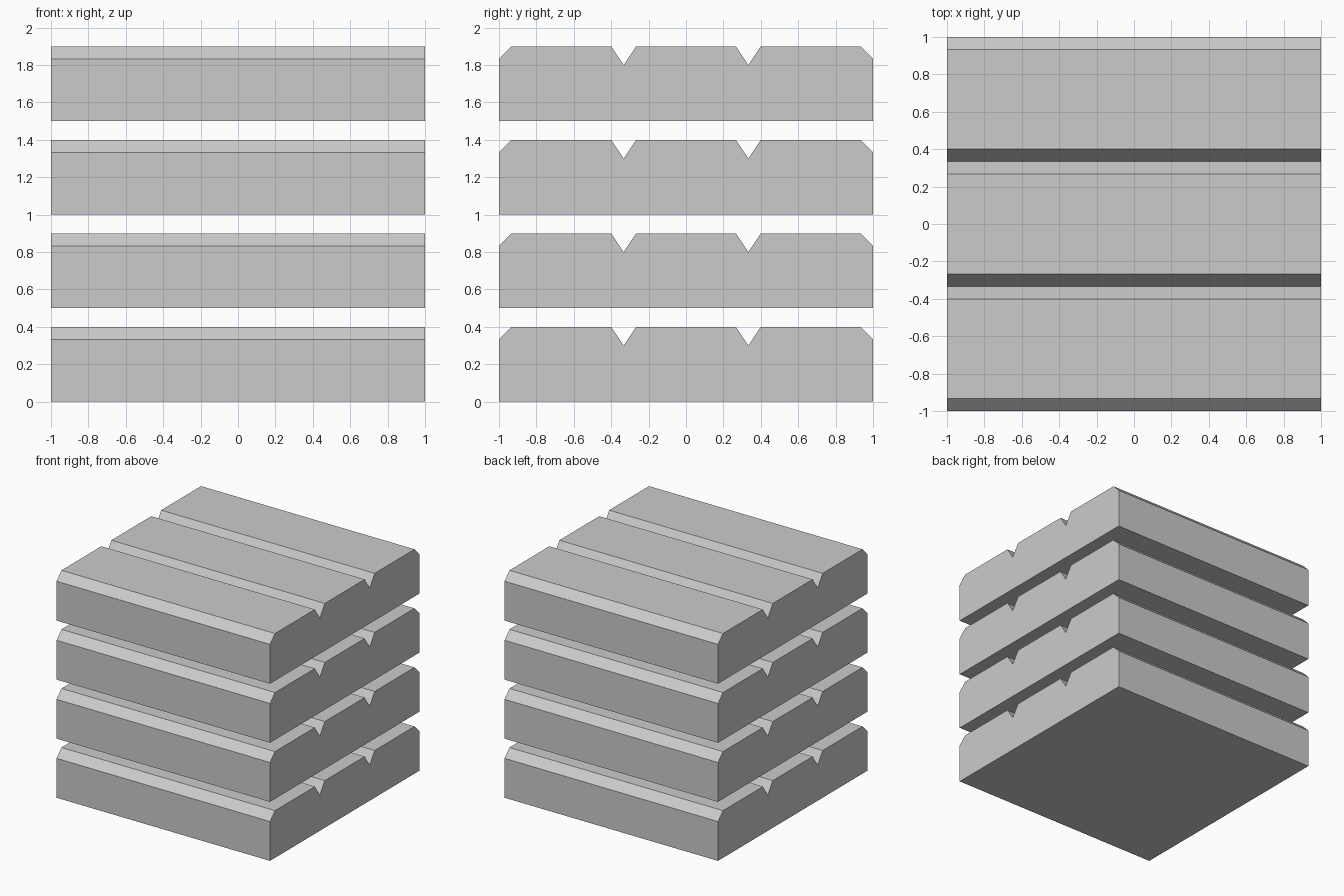
import bpy, bmesh

if "Cube" in bpy.data.objects:
    bpy.data.objects.remove(bpy.data.objects["Cube"])

LENGTH, THICK, PITCH, COUNT = 2.0, 0.4, 0.5, 4
CHAMFER, GROOVE_DEPTH = 1 / 15, 0.1


def slab_profile():
    """Side outline (y, z): chamfered long edges and two V grooves on top."""
    pts = [(-1, 0), (1, 0), (1, THICK - CHAMFER), (1 - CHAMFER, THICK)]
    for y in (1 / 3, -1 / 3):
        pts += [(y + CHAMFER, THICK), (y, THICK - GROOVE_DEPTH), (y - CHAMFER, THICK)]
    return pts + [(-1 + CHAMFER, THICK), (-1, THICK - CHAMFER)]


def make_slab_mesh():
    bm = bmesh.new()
    face = bm.faces.new([bm.verts.new((-LENGTH / 2, y, z)) for y, z in slab_profile()])
    # Sweep the outline along x into a closed solid
    new = bmesh.ops.extrude_face_region(bm, geom=[face], use_keep_orig=True)["geom"]
    verts = [v for v in new if isinstance(v, bmesh.types.BMVert)]
    bmesh.ops.translate(bm, verts=verts, vec=(LENGTH, 0, 0))
    bmesh.ops.recalc_face_normals(bm, faces=bm.faces)
    mesh = bpy.data.meshes.new("grooved_slab")
    bm.to_mesh(mesh)
    bm.free()
    return mesh


# Stack of identical grooved slabs with gaps between them
slab_mesh = make_slab_mesh()
for i in range(COUNT):
    slab = bpy.data.objects.new(f"grooved_slab_{i + 1}", slab_mesh)
    slab.location.z = i * PITCH
    bpy.context.collection.objects.link(slab)
